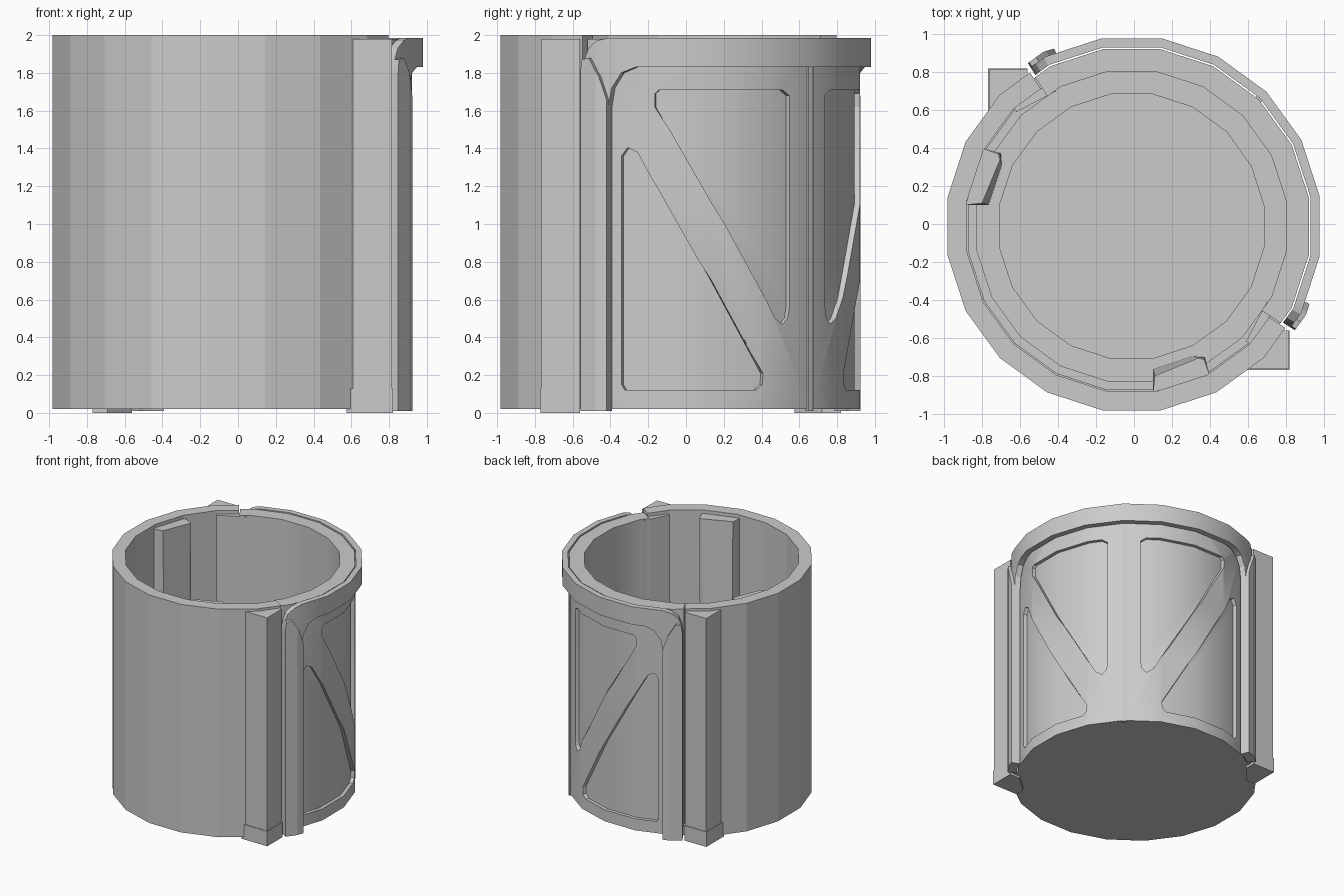
import bpy, bmesh, math
from mathutils import Vector
from mathutils.geometry import tessellate_polygon

if "Cube" in bpy.data.objects:
    bpy.data.objects.remove(bpy.data.objects["Cube"])

C = -0.012      # axis offset in x and y
STEP = 18       # 20-sided body


def facet_radius(r, a):
    off = a - STEP * round(a / STEP)
    return r * math.cos(math.radians(STEP / 2)) / math.cos(math.radians(off))


def finish(bm, name):
    bmesh.ops.recalc_face_normals(bm, faces=bm.faces)
    me = bpy.data.meshes.new(name)
    bm.to_mesh(me)
    bm.free()
    ob = bpy.data.objects.new(name, me)
    bpy.context.collection.objects.link(ob)
    return ob


def curved(name, pts, r0, r1):
    """Wrap an (angle, height) outline round the axis, thick from r0 to r1."""
    bm = bmesh.new()
    verts = [bm.verts.new((a, 0, z)) for a, z in pts]
    for tri in tessellate_polygon([[Vector((math.radians(a), z, 0)) for a, z in pts]]):
        bm.faces.new([verts[i] for i in tri])
    bmesh.ops.recalc_face_normals(bm, faces=bm.faces)
    lo, hi = min(p[0] for p in pts), max(p[0] for p in pts)
    a = 9 + STEP * math.floor((lo - 9) / STEP)
    while a < hi:
        if a > lo:
            bmesh.ops.bisect_plane(bm, geom=bm.verts[:] + bm.edges[:] + bm.faces[:], dist=1e-4,
                                   plane_co=(a, 0, 0), plane_no=(1, 0, 0))
        a += STEP
    ext = bmesh.ops.extrude_face_region(bm, geom=bm.faces[:], use_keep_orig=True)
    outer = {v for v in ext["geom"] if isinstance(v, bmesh.types.BMVert)}
    for v in bm.verts:
        ang, z = v.co.x, v.co.z
        r = facet_radius(r1 if v in outer else r0, ang)
        t = math.radians(ang)
        v.co = (C + r * math.cos(t), C + r * math.sin(t), z)
    bmesh.ops.remove_doubles(bm, verts=bm.verts[:], dist=1e-5)
    return finish(bm, name)


def rect(a0, a1, z0, z1):
    return [(a0, z0), (a1, z0), (a1, z1), (a0, z1)]


def prism(name, low, high, z0, z1):
    """Loft between two plan outlines."""
    bm = bmesh.new()
    b = [bm.verts.new((x, y, z0)) for x, y in low]
    t = [bm.verts.new((x, y, z1)) for x, y in high]
    bm.faces.new(b)
    bm.faces.new(t)
    n = len(b)
    for i in range(n):
        bm.faces.new((b[i], b[(i + 1) % n], t[(i + 1) % n], t[i]))
    return finish(bm, name)


def swap(pts):
    return [(y, x) for x, y in pts]


def flip(pts):
    return [(90 - a, z) for a, z in reversed(pts)]


def smooth(ob):
    bpy.ops.object.select_all(action='DESELECT')
    ob.select_set(True)
    bpy.context.view_layer.objects.active = ob
    bpy.ops.object.shade_smooth_by_angle(angle=math.radians(22))


# plain outer half wall
curved("plain_wall", rect(123.5, 326.5, 0.02, 2.0), 0.878, 0.982)

# recessed half wall with triangular pockets
panel = curved("panel_wall", rect(-33, 123, 0.02, 1.98), 0.825, 0.946)
low_pocket = [(-20.6, 0.15), (-19.5, 0.12), (24, 0.12), (26.2, 0.15), (26.4, 0.21),
              (-15.2, 1.38), (-18.5, 1.405), (-20.6, 1.36)]
high_pocket = [(-9.3, 1.62), (31, 0.5), (34, 0.47), (36, 0.5), (36.8, 0.56),
               (36.8, 1.68), (34, 1.71), (-8, 1.71), (-9.3, 1.69)]
for shape in (low_pocket, high_pocket, flip(low_pocket), flip(high_pocket)):
    cutter = curved("pocket_cutter", shape, 0.916, 1.05)
    cutter.hide_render = True
    mod = panel.modifiers.new("pocket", 'BOOLEAN')
    mod.operation = 'DIFFERENCE'
    mod.solver = 'EXACT'
    mod.object = cutter
    bpy.context.view_layer.objects.active = panel
    bpy.ops.object.modifier_apply(modifier=mod.name)
    bpy.data.objects.remove(cutter)
smooth(panel)

# centre rib between the two panels
curved("centre_rib", rect(43.8, 46.2, 0.01, 1.84), 0.93, 0.956)

# raised arch: top band with rounded corners running down both sides
outer = [(-32.5, 0.01), (-32.5, 1.8), (-32, 1.87), (-30.5, 1.93), (-27.5, 1.97), (-23.6, 1.985)]
inner = [(-15, 1.83), (-19.5, 1.80), (-22.6, 1.72), (-23.6, 1.62), (-23.6, 0.01)]
arch = curved("arch_band", outer + flip(outer) + flip(inner) + inner, 0.955, 1.003)
smooth(arch)

# thicker legs of the arch, fading out below the band
leg = outer[:3] + [(-29.5, 1.88), (-26, 1.78), (-23.6, 1.66), (-23.6, 0.01)]
curved("arch_leg_right", leg, 0.956, 1.03)
curved("arch_leg_left", flip(leg), 0.956, 1.03)

# floor with low steps at the wall
curved("floor_step", rect(9, 369, 0.021, 0.13), 0.705, 0.83)
curved("floor_lip", rect(120, 330, 0.021, 0.15), 0.825, 0.872)
disc = [(C + 0.945 * math.cos(math.radians(9 + STEP * i)),
         C + 0.945 * math.sin(math.radians(9 + STEP * i))) for i in range(20)]
prism("floor", disc, disc, 0.02, 0.09)

# parts mirrored across the diagonal: posts, feet, guide tabs, seam bars
post = [(0.815, -0.765), (0.815, -0.56), (0.75, -0.56), (0.61, -0.68), (0.61, -0.765)]
foot = [(0.82, -0.77), (0.82, -0.56), (0.72, -0.56), (0.575, -0.69), (0.575, -0.77)]
tab_low = [(0.10, -0.885), (0.40, -0.80), (0.375, -0.70), (0.31, -0.695), (0.10, -0.765)]
tab_high = [(0.10, -0.885), (0.40, -0.80), (0.37, -0.715), (0.34, -0.705), (0.11, -0.80)]
bar = [(0.59, -0.62), (0.62, -0.64), (0.74, -0.45), (0.70, -0.41)]
for side, f in (("right", lambda p: p), ("left", swap)):
    prism(side + "_post", f(post), f(post), 0.0, 1.98)
    prism(side + "_post_foot", f(foot), f(foot), 0.0, 0.13)
    prism(side + "_guide_tab", f(tab_low), f(tab_high), 0.05, 1.97)
    prism(side + "_seam_bar", f(bar), f(bar), 0.05, 1.97)
